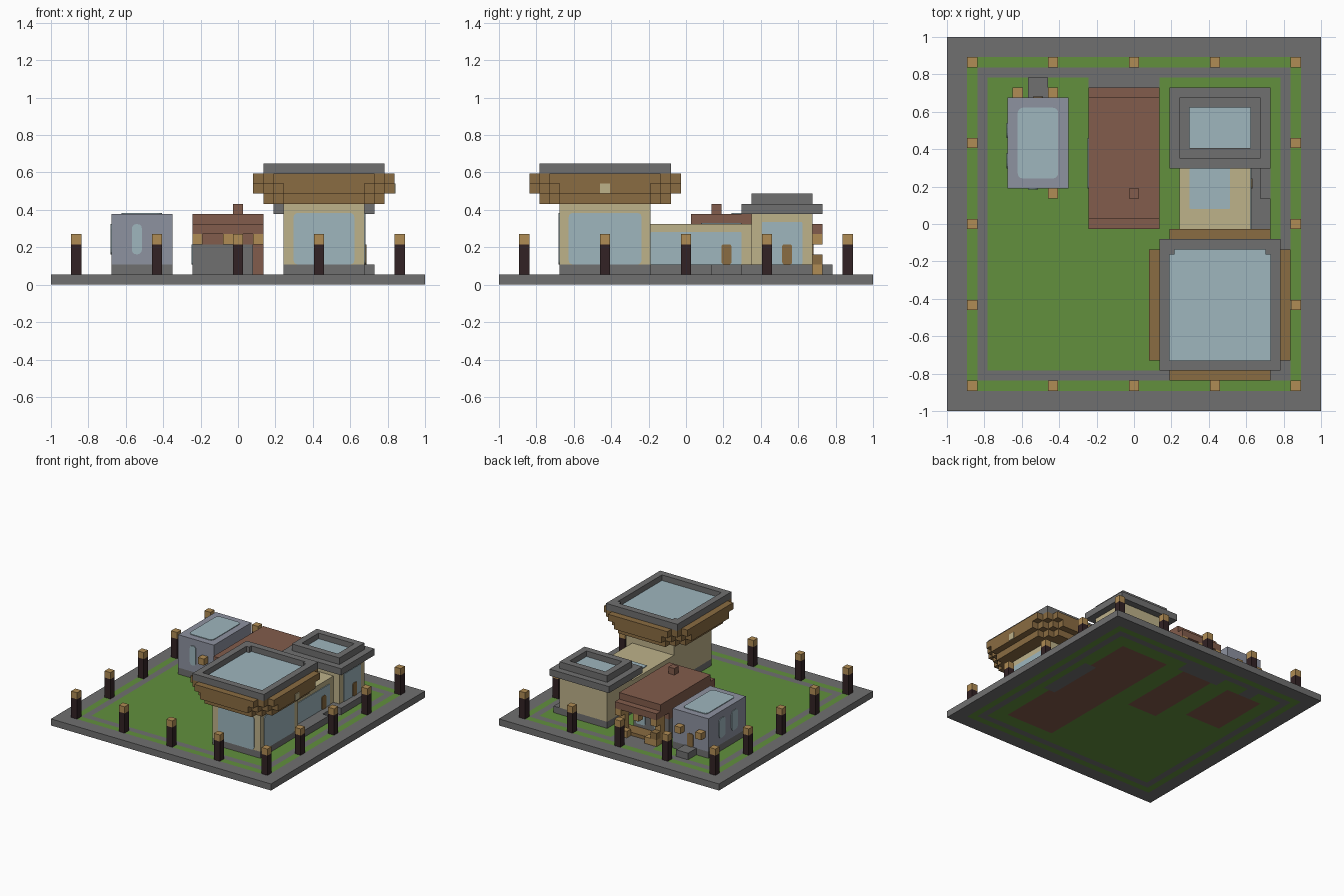
import bpy, bmesh, math
from mathutils import Vector

if "Cube" in bpy.data.objects:
    bpy.data.objects.remove(bpy.data.objects["Cube"], do_unlink=True)

N = 37            # blocks along one side of the plot
V = 2 / N         # size of one block


def material(name, rgb):
    m = bpy.data.materials.new(name)
    m.use_nodes = True
    m.diffuse_color = (*rgb, 1)
    m.node_tree.nodes["Principled BSDF"].inputs["Base Color"].default_value = (*rgb, 1)
    return m


stone = material("stone grey", (.16, .16, .16))
grass = material("grass green", (.122, .279, .048))
clay = material("red brown", (.223, .107, .072))
post = material("dark wood", (.032, .016, .018))
lamp = material("tan wood", (.434, .262, .089))
wood = material("brown wood", (.254, .15, .054))
plaster = material("beige plaster", (.515, .445, .254))
glass = material("pale blue glass", (.342, .468, .515))
slate = material("blue grey", (.27, .287, .352))


def place(p):
    # block units to world units
    return Vector((p[0] * V - 1, p[1] * V - 1, p[2] * V))


def finish(name, bm, *mats):
    bmesh.ops.recalc_face_normals(bm, faces=bm.faces)
    me = bpy.data.meshes.new(name)
    bm.to_mesh(me)
    bm.free()
    for m in mats:
        me.materials.append(m)
    ob = bpy.data.objects.new(name, me)
    bpy.context.collection.objects.link(ob)
    return ob


def box(name, mat, x, y, z):
    bm = bmesh.new()
    bmesh.ops.create_cube(bm, size=1)
    for v in bm.verts:
        v.co = place([r[0] if c < 0 else r[1] for r, c in zip((x, y, z), v.co)])
    return finish(name, bm, mat)


def pane(name, mat, axis, at, a, b, r=0.4, out=1):
    # thin rounded plate on a wall or roof
    bm = bmesh.new()
    others = [i for i in range(3) if i != axis]
    corners = [(a[1] - r, b[1] - r), (a[0] + r, b[1] - r),
               (a[0] + r, b[0] + r), (a[1] - r, b[0] + r)]
    verts = []
    for i, (u, w) in enumerate(corners):
        for k in range(4):
            t = math.pi / 2 * (i + k / 3)
            p = [at] * 3
            p[others[0]] = u + r * math.cos(t)
            p[others[1]] = w + r * math.sin(t)
            verts.append(bm.verts.new(place(p)))
    face = bm.faces.new(verts)
    new = bmesh.ops.extrude_face_region(bm, geom=[face])["geom"]
    step = Vector([0, 0, 0])
    step[axis] = 0.1 * V * out
    bmesh.ops.translate(bm, vec=step, verts=[g for g in new if isinstance(g, bmesh.types.BMVert)])
    return finish(name, bm, mat)


def rim(name, mat, x, y, z, w=1):
    # hollow rectangular parapet
    box(name + "_front", mat, x, (y[0], y[0] + w), z)
    box(name + "_back", mat, x, (y[1] - w, y[1]), z)
    inner = (y[0] + w, y[1] - w)
    box(name + "_right", mat, (x[0], x[0] + w), inner, z)
    box(name + "_left", mat, (x[1] - w, x[1]), inner, z)


def grow(r, d):
    return (r[0] - d, r[1] + d)


# Ground: one sheet of blocks, coloured by position, then thickened
footprints = [((23, 31), (6, 31)), ((15, 20), (19, 31)), ((6, 12), (22, 31))]
paths = [((14, 21), (31, 34)), ((30, 32), (15, 24)), ((8, 10), (31, 34))]


def inside(areas, i, j):
    return any(x[0] < i < x[1] and y[0] < j < y[1] for x, y in areas)


def ground_colour(i, j):
    edge = min(i, j, N - i, N - j)
    if edge < 2 or 3 < edge < 4 or inside(paths, i, j):
        return 0
    return 2 if inside(footprints, i, j) else 1


bm = bmesh.new()
bmesh.ops.create_grid(bm, x_segments=N, y_segments=N, size=1)
for f in bm.faces:
    c = f.calc_center_median()
    f.material_index = ground_colour((c.x + 1) / V, (c.y + 1) / V)
for v in bm.verts:
    v.co.z = V
ground = finish("ground", bm, stone, grass, clay)
for f in ground.data.polygons:
    if f.normal.z < 0:
        ground.data.flip_normals()
        break
thick = ground.modifiers.new("thickness", "SOLIDIFY")
thick.thickness = V
thick.offset = -1

# Lamp posts around the edge
spots = (2, 10, 18, 26, 34)
for i in spots:
    for j in spots:
        if i in (2, 34) or j in (2, 34):
            box("lamp_post", post, (i, i + 1), (j, j + 1), (1, 4))
            box("lamp_head", lamp, (i, i + 1), (j, j + 1), (4, 5))

# Main tower
tx, ty = (23, 31), (6, 15)
box("tower_plinth", stone, tx, ty, (1, 2))
box("tower_wall", plaster, tx, ty, (2, 8))
pane("tower_front_window", glass, 1, 6, (24, 30), (2, 7.1), out=-1)
pane("tower_left_window", glass, 0, 31, (6.9, 14.1), (2, 7.1))

# Flared timber eaves, each layer stepped at its corners
for z, steps in (((8, 9), ((2, 0), (1, 1), (0, 2))),
                 ((9, 10), ((3, 0), (2, 1), (1, 2), (0, 3))),
                 ((10, 11), ((3, 1), (2, 2), (1, 3)))):
    for dx, dy in steps:
        box("tower_eaves", wood, grow(tx, dx), grow(ty, dy), z)
rim("tower_parapet", stone, grow(tx, 2), grow(ty, 2), (11, 12))
box("tower_skylight", glass, grow(tx, 1), grow(ty, 1), (11, 11.15))
for x in (22, 31.5):
    box("parapet_corner", stone, (x, x + .5), (15.5, 16), (11, 12))
pane("eaves_lamp", plaster, 0, 34, (10, 11), (9, 10), r=.02)

# Linking hall
box("hall_plinth", stone, (23, 31), (15, 25), (1, 2))
box("hall_terrace", stone, (31, 32), (15, 21), (1, 2))
box("hall_wall", plaster, (23, 30), (15, 25), (2, 6))
pane("hall_window", glass, 0, 30, (15, 24), (2, 5.2), r=.1)
pane("hall_door", wood, 0, 30.1, (22, 23), (2, 4), r=.25)
pane("hall_skylight", glass, 2, 6, (24, 28), (20, 24), r=.1)

# Rear tower
rx, ry = (23, 31), (25, 31)
box("rear_tower_plinth", stone, rx, ry, (1, 2))
box("rear_tower_step", stone, (31, 32), (24, 31), (1, 2))
box("rear_tower_wall", plaster, rx, ry, (2, 7))
pane("rear_tower_window", glass, 0, 31, (26, 30), (2, 6.2), r=.1)
pane("rear_tower_door", wood, 0, 31.1, (28, 29), (2, 4), r=.25)
box("rear_tower_eaves", stone, grow(rx, 1), grow(ry, 1), (7, 8))
rim("rear_tower_parapet", stone, rx, ry, (8, 9))
box("rear_tower_skylight", glass, grow(rx, -1), grow(ry, -1), (8, 8.15))

# Cottage
box("cottage_wall", stone, (14, 20), (19, 29), (1, 4))
box("cottage_frieze", clay, (14, 21), (19, 29), (4, 5))
box("cottage_side_pier", clay, (20, 21), (20, 22), (1, 4))
box("cottage_lower_roof", clay, (14, 21), (18, 32), (5, 6))
box("cottage_upper_roof", clay, (14, 21), (19, 31), (6, 7))
box("cottage_chimney", clay, (18, 19), (21, 22), (7, 8))
pane("cottage_side_window", glass, 0, 14, (22, 27), (2, 4), r=.2, out=-1)
for x in (15, 18):
    pane("cottage_back_window", glass, 1, 29, (x, x + 1.5), (2, 4), r=.2)

# Cottage porch
box("porch_deck", wood, (14, 21), (29, 31), (1, 1.5))
for x in (14, 17, 20):
    box("front_bracket", lamp, (x, x + 1), (18, 19), (4, 5))
    box("porch_bracket", lamp, (x, x + 1), (31, 32), (4, 5))
for x in (14, 20):
    box("porch_post", lamp, (x, x + 1), (30, 31), (1, 5))
    box("porch_rail", wood, (x, x + 1), (31, 32), (2, 3))
for x in (14, 19):
    box("porch_step", lamp, (x, x + 2), (31, 32), (1, 2))

# Slate house
hx, hy = (6, 12), (22, 31)
box("house_plinth", stone, hx, hy, (1, 2))
box("house_wall", slate, hx, hy, (2, 7))
pane("house_skylight", glass, 2, 7, (7, 11), (23, 30), r=.5)
pane("house_front_window", glass, 1, 22, (8, 9), (3, 6), r=.45, out=-1)
for y in (24, 27):
    pane("house_side_window", glass, 0, 6, (y, y + 1.5), (3, 6), r=.5, out=-1)
pane("house_door", wood, 1, 31, (8.5, 9.5), (2, 4), r=.25)
box("house_step", stone, (8, 10), (31, 33), (1, 2))
for x, y in ((7, 31), (10, 31), (10, 21)):
    box("house_lantern", lamp, (x - .5 if x == 7 else x, x + .5 if x == 7 else x + 1), (y, y + 1), (4, 5))
